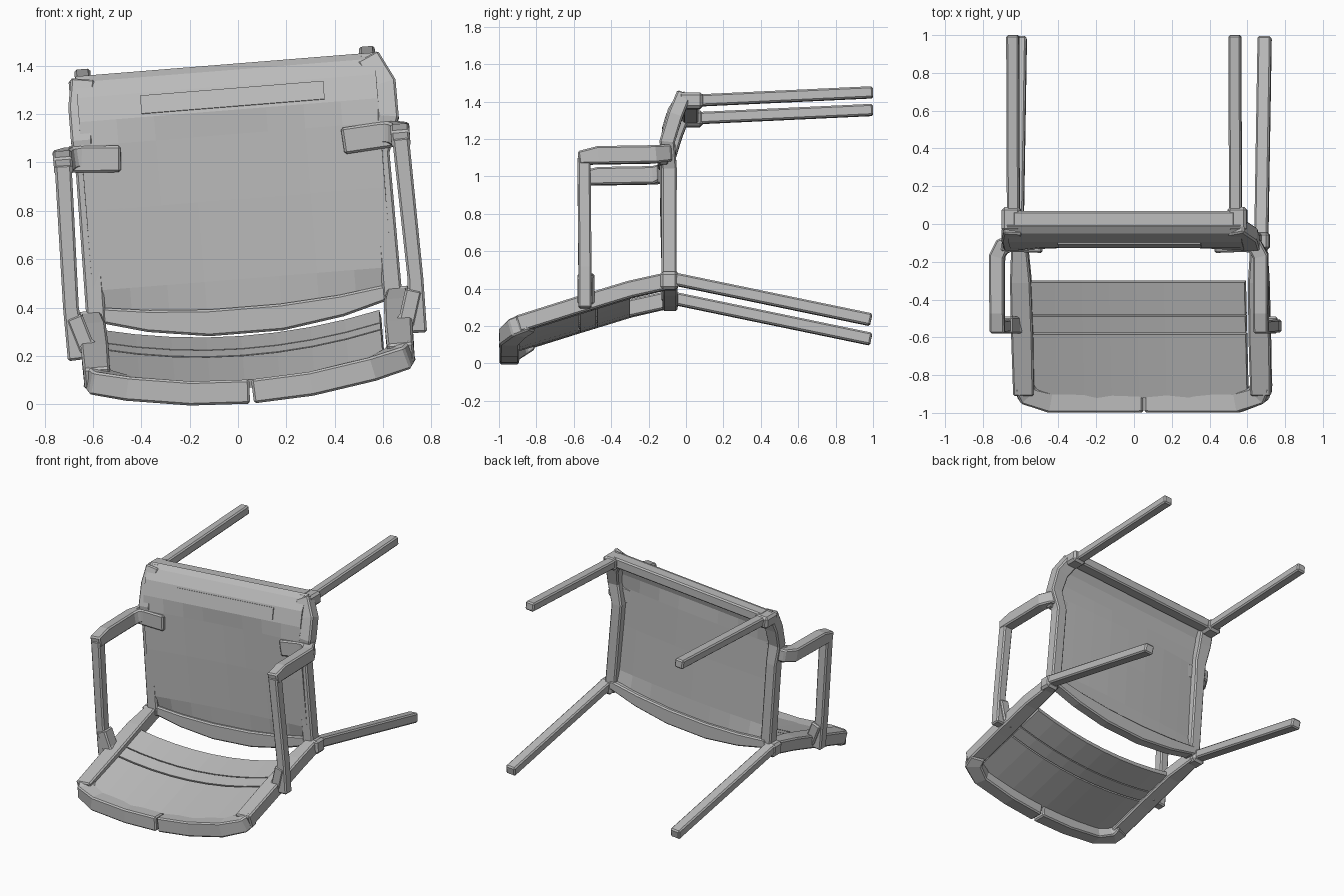
import bpy
import bmesh
from math import sin
from mathutils import Vector, Matrix

cube = bpy.data.objects.get("Cube")
if cube:
    bpy.data.objects.remove(cube, do_unlink=True)

grey = bpy.data.materials.new("chair_grey")
grey.use_nodes = True
colour = (0.5, 0.5, 0.5, 1)
grey.diffuse_color = colour
grey.node_tree.nodes["Principled BSDF"].inputs["Base Color"].default_value = colour

# The fallen chair leans sideways: parts are built upright, then rolled about y
ROLL = 0.08
LEAN = Matrix.Translation((ROLL * 0.73, 0, 0)) @ Matrix.Rotation(-ROLL, 4, "Y")
X, Z = Vector((1, 0, 0)), Vector((0, 0, 1))


def finish(name, bm, bevel=0.0):
    bmesh.ops.recalc_face_normals(bm, faces=bm.faces)
    mesh = bpy.data.meshes.new(name)
    bm.to_mesh(mesh)
    bm.free()
    mesh.transform(LEAN)
    mesh.materials.append(grey)
    obj = bpy.data.objects.new(name, mesh)
    bpy.context.collection.objects.link(obj)
    if bevel:
        mod = obj.modifiers.new("chamfer", "BEVEL")
        mod.width, mod.segments = bevel, 1
    return obj


def sweep(name, points, widths, depth, side):
    """Rectangular bar along a path; widths run along side, depth across it."""
    bm = bmesh.new()
    pts = [Vector(p) for p in points]
    if isinstance(widths, float):
        widths = [widths] * len(pts)
    rings = []
    for i, p in enumerate(pts):
        before = (p - pts[i - 1]).normalized() if i else None
        after = (pts[i + 1] - p).normalized() if i < len(pts) - 1 else None
        before, after = before or after, after or before
        along = (before + after).normalized()
        lateral = (side - along * side.dot(along)).normalized()
        across = along.cross(lateral) / max(along.dot(before), 0.6)
        a, b = lateral * widths[i] / 2, across * depth / 2
        rings.append([bm.verts.new(p + q) for q in (a + b, a - b, -a - b, b - a)])
    for r, t in zip(rings, rings[1:]):
        for k in range(4):
            j = (k + 1) % 4
            bm.faces.new((r[k], r[j], t[j], t[k]))
    bm.faces.new(rings[0])
    bm.faces.new(rings[-1])
    return finish(name, bm, 0.009)


def sheet(name, surface, rows, x0, x1, thick, offset):
    """Curved board: surface(x, row) gives a point on its outer face."""
    bm = bmesh.new()
    n = 8
    grid = [[bm.verts.new(surface(x0 + (x1 - x0) * i / n, r)) for i in range(n + 1)]
            for r in rows]
    for a, b in zip(grid, grid[1:]):
        for i in range(n):
            bm.faces.new((a[i], a[i + 1], b[i + 1], b[i]))
    obj = finish(name, bm)
    mod = obj.modifiers.new("thickness", "SOLIDIFY")
    mod.thickness, mod.offset = thick, offset
    return obj


def block(name, centre, size):
    bm = bmesh.new()
    bmesh.ops.create_cube(bm, size=1)
    for v in bm.verts:
        v.co = Vector(centre) + Vector(a * b for a, b in zip(v.co, size))
    return finish(name, bm, 0.015)


# Seat board: lower edge bowed, upper edge rolled backwards
def seat_point(x, row):
    y, z = row
    if z < 0.4:
        z += 0.22 * x * x
    dish = 0.02 * max(0, 1 - (x / 0.6) ** 2) if 0.4 < z < 1.2 else 0
    return (x, y + dish, z)


seat_rows = [(-0.1, 0.33), (-0.13, 0.52), (-0.138, 0.85), (-0.14, 1.12), (-0.125, 1.22),
             (-0.095, 1.32), (-0.05, 1.385), (-0.01, 1.41)]
sheet("seat_board", seat_point, seat_rows, -0.62, 0.62, 0.035, -1)
sheet("seat_front_band", lambda x, r: (x, r[0], r[1]),
      [(-0.127, 1.235), (-0.105, 1.31)], -0.36, 0.4, 0.009, -1)

# Seat frame
sweep("seat_top_rail", [(-0.59, 0.025, 1.37), (0.59, 0.025, 1.37)], 0.07, 0.085, Z)
bow = [(x, -0.085, 0.345 + 0.2 * x * x) for x in (-0.62, -0.4, -0.15, 0.15, 0.4, 0.62)]
sweep("seat_rear_rail", bow, [0.06, 0.09, 0.11, 0.11, 0.09, 0.06], 0.08, Z)


# Backrest: shallow curved slats between two side rails
def back_point(x, y):
    return (x, y, 0.378 + 0.3 * y + 0.2 * x * x)


for label, y0, y1 in (("top", -0.92, -0.585), ("middle", -0.575, -0.49),
                      ("lower", -0.483, -0.31)):
    sheet("backrest_%s_slat" % label, back_point, [y0, y1], -0.6, 0.555, 0.035, -1)

for s, tag in ((-1, "right"), (1, "left")):
    # Legs with their mounting blocks
    sweep(tag + "_front_leg", [(s * 0.59, 0, 1.36), (s * 0.59, 1, 1.407)], 0.066, 0.062, X)
    sweep(tag + "_back_leg", [(s * 0.65, -0.06, 0.4), (s * 0.65, 0.99, 0.182)],
          0.072, 0.066, X)
    block(tag + "_front_leg_block", (s * 0.6, 0.025, 1.36), (0.1, 0.13, 0.085))
    block(tag + "_back_leg_block", (s * 0.645, -0.09, 0.39), (0.095, 0.095, 0.095))

    # Seat side rail, swelling at the front corner
    flare = 0.02 * (s + 1)
    sweep(tag + "_seat_rail",
          [(s * 0.615, -0.09, 0.38), (s * 0.61, -0.09, 1.0), (s * (0.615 + flare), -0.1, 1.14),
           (s * (0.61 + flare), -0.06, 1.27), (s * 0.59, -0.015, 1.385)],
          [0.08, 0.08, 0.09, 0.1, 0.1], 0.08, X)

    # Backrest side rail and half of the end rim
    sweep(tag + "_backrest_rail",
          [(s * 0.635, -0.08, 0.395), (s * 0.632, -0.3, 0.345), (s * 0.63, -0.6, 0.253),
           (s * 0.63, -0.9, 0.158)], [0.08, 0.11, 0.115, 0.11], 0.09, X)
    sweep(tag + "_backrest_rim",
          [(s * 0.635, -0.84, 0.17), (s * 0.615, -0.9, 0.14), (s * 0.5, -0.945, 0.105),
           (s * 0.25, -0.945, 0.065), (s * 0.006, -0.945, 0.053)], 0.1, 0.105, Z)

    # Armrest: post, padded top and the return into the seat
    sweep(tag + "_arm_post", [(s * 0.705, -0.54, 0.24), (s * 0.715, -0.54, 0.46),
                              (s * 0.7, -0.545, 1.05)], [0.08, 0.065, 0.07], 0.07, X)
    sweep(tag + "_arm_foot", [(s * 0.705, -0.535, 0.42), (s * 0.665, -0.535, 0.29),
                              (s * 0.61, -0.535, 0.26)], 0.09, 0.07, Vector((0, 1, 0)))
    sweep(tag + "_arm_top", [(s * 0.7, -0.575, 1.045), (s * 0.7, -0.47, 1.06),
                             (s * 0.7, -0.17, 1.065), (s * 0.67, -0.115, 1.075),
                             (s * 0.6, -0.105, 1.075)],
          [0.07, 0.095, 0.095, 0.09, 0.09], 0.078, Z)
    sweep(tag + "_arm_return", [(s * 0.68, -0.12, 1.07), (s * 0.46, -0.128, 1.055)],
          0.11, 0.05, Z)
